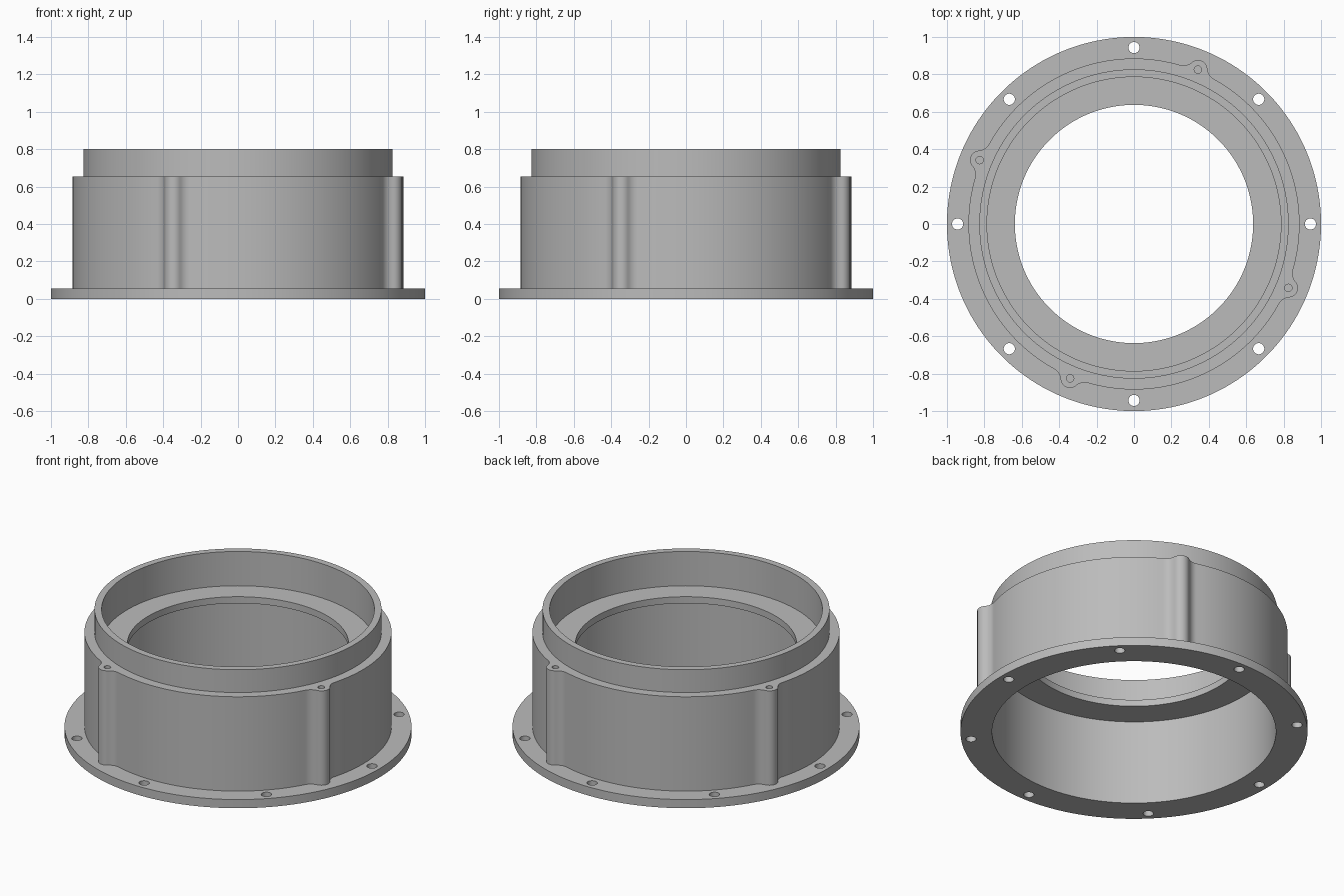
import bpy, bmesh, math
from mathutils import Matrix

if "Cube" in bpy.data.objects:
    bpy.data.objects.remove(bpy.data.objects["Cube"])

BODY_R, BOSS_R, BOSS_D, FILLET = 0.885, 0.05, 0.895, 0.07
BOSS_ANGLES = [math.radians(67.5 + 90 * i) for i in range(4)]


def polar(r, a):
    return (r * math.cos(a), r * math.sin(a))


def arc(cx, cy, r, a0, a1, n):
    return [(cx + r * math.cos(a0 + (a1 - a0) * i / n),
             cy + r * math.sin(a0 + (a1 - a0) * i / n)) for i in range(n + 1)]


def quarter_outline():
    """Body outline for one quarter turn: boss on +x, blended into the round wall."""
    d = BODY_R + FILLET
    t = math.acos((d * d + BOSS_D ** 2 - (BOSS_R + FILLET) ** 2) / (2 * d * BOSS_D))
    fx, fy = polar(d, t)
    b = math.atan2(fy, fx - BOSS_D)              # boss centre towards fillet centre
    half = arc(BOSS_D, 0, BOSS_R, 0, b, 6)
    half += arc(fx, fy, FILLET, b - math.pi, t - math.pi, 7)[1:]
    half += arc(0, 0, BODY_R, t, math.pi / 4, 18)[1:]
    lower = [(x, -y) for x, y in reversed(half[1:-1])]
    return lower + half


outline = []
for ang in BOSS_ANGLES:
    c, s = math.cos(ang), math.sin(ang)
    outline += [(x * c - y * s, x * s + y * c) for x, y in quarter_outline()]
angles = [math.atan2(y, x) for x, y in outline]

# Housing: closed cross-section swept round; None means the outline with bosses
section = [(0.818, 0), (1.0, 0), (1.0, 0.055), (None, 0.055), (None, 0.655),
           (0.827, 0.655), (0.827, 0.8), (0.786, 0.8), (0.786, 0.582),
           (0.637, 0.582), (0.637, 0.54), (0.818, 0.54)]
bm = bmesh.new()
rings = []
for r, z in section:
    pts = outline if r is None else [polar(r, a) for a in angles]
    rings.append([bm.verts.new((x, y, z)) for x, y in pts])
n = len(outline)
for k, ring in enumerate(rings):
    nxt = rings[(k + 1) % len(rings)]
    for i in range(n):
        j = (i + 1) % n
        bm.faces.new((ring[i], ring[j], nxt[j], nxt[i]))
bmesh.ops.recalc_face_normals(bm, faces=bm.faces)
mesh = bpy.data.meshes.new("flanged_housing")
bm.to_mesh(mesh)
bm.free()
housing = bpy.data.objects.new("flanged_housing", mesh)
bpy.context.collection.objects.link(housing)

grey = bpy.data.materials.new("metal_grey")
grey.diffuse_color = (0.5, 0.5, 0.5, 1)
grey.use_nodes = True
grey.node_tree.nodes["Principled BSDF"].inputs["Base Color"].default_value = grey.diffuse_color
mesh.materials.append(grey)

# Cutter: eight flange bolt holes and four blind screw holes in the bosses
bm = bmesh.new()


def hole(r, a, radius, z0, z1):
    x, y = polar(r, a)
    bmesh.ops.create_cone(bm, cap_ends=True, segments=24, radius1=radius,
                          radius2=radius, depth=z1 - z0,
                          matrix=Matrix.Translation((x, y, (z0 + z1) / 2)))


for i in range(8):
    hole(0.943, math.radians(45 * i), 0.03, -0.05, 0.1)
for ang in BOSS_ANGLES:
    hole(0.893, ang, 0.02, 0.5, 0.7)
cut_mesh = bpy.data.meshes.new("hole_cutter")
bm.to_mesh(cut_mesh)
bm.free()
cut_mesh.materials.append(grey)
cutter = bpy.data.objects.new("hole_cutter", cut_mesh)
bpy.context.collection.objects.link(cutter)
cutter.hide_render = True

mod = housing.modifiers.new("holes", 'BOOLEAN')
mod.operation = 'DIFFERENCE'
mod.solver = 'EXACT'
mod.object = cutter
bpy.context.view_layer.objects.active = housing
housing.select_set(True)
bpy.ops.object.modifier_apply(modifier=mod.name)
bpy.data.objects.remove(cutter)
bpy.ops.object.shade_smooth_by_angle(angle=math.radians(30))
